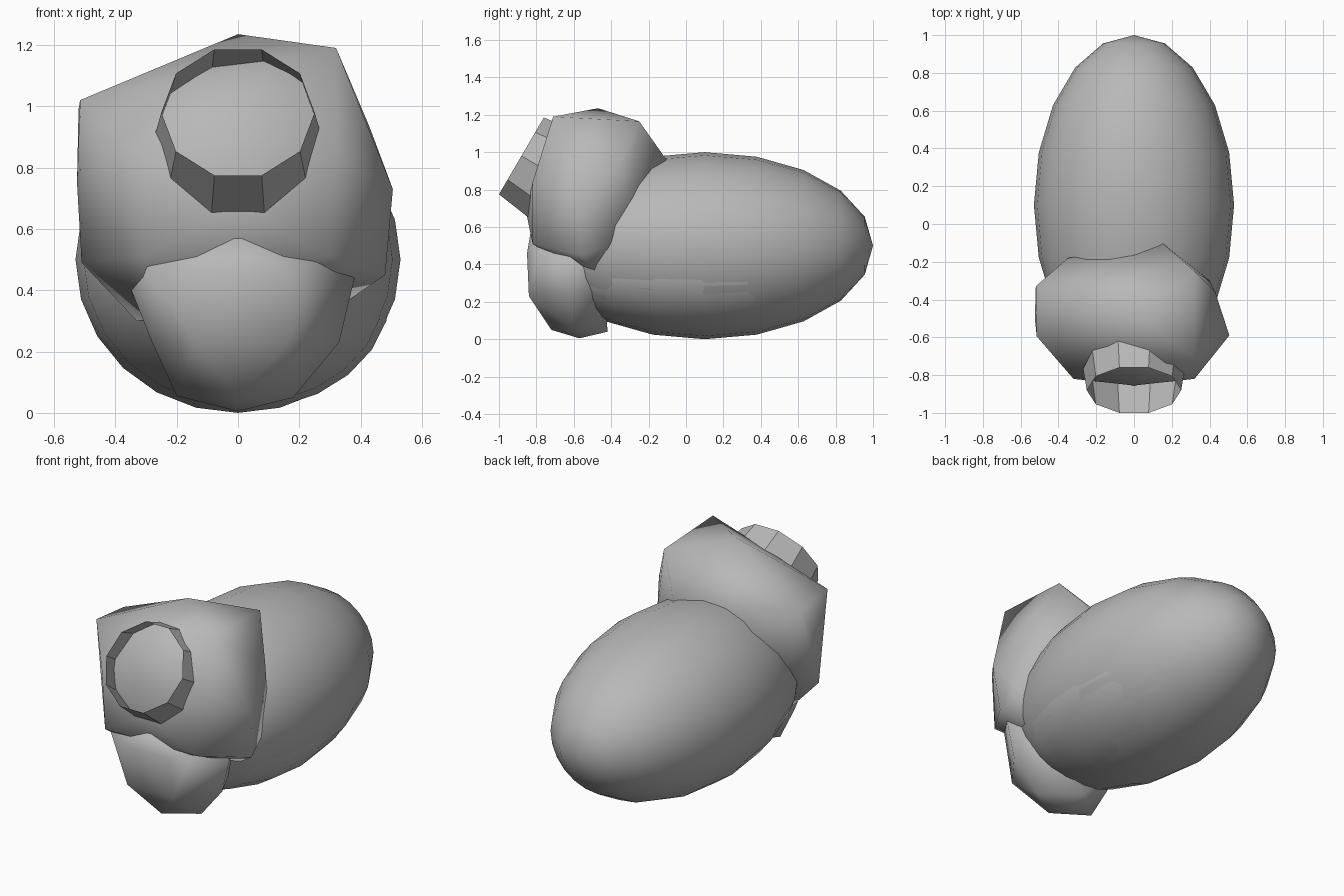
import bpy, bmesh, math
from mathutils import Matrix, Vector

if "Cube" in bpy.data.objects:
    bpy.data.objects.remove(bpy.data.objects["Cube"])

grey = bpy.data.materials.new("plain grey")
grey.diffuse_color = (0.48, 0.48, 0.48, 1)
grey.use_nodes = True
grey.node_tree.nodes["Principled BSDF"].inputs["Base Color"].default_value = grey.diffuse_color


def finish(name, bm, smooth=True):
    bmesh.ops.recalc_face_normals(bm, faces=bm.faces)
    for f in bm.faces:
        f.smooth = smooth
    me = bpy.data.meshes.new(name)
    bm.to_mesh(me)
    bm.free()
    me.materials.append(grey)
    ob = bpy.data.objects.new(name, me)
    bpy.context.collection.objects.link(ob)
    return ob


def ellipsoid(name, centre, radii):
    # sphere with its poles along y
    bm = bmesh.new()
    m = (Matrix.Translation(centre) @ Matrix.Diagonal((*radii, 1))
         @ Matrix.Rotation(math.pi / 2, 4, 'X'))
    bmesh.ops.create_uvsphere(bm, u_segments=24, v_segments=10, radius=1, matrix=m)
    return finish(name, bm)


def lump(name, points):
    # faceted lump wrapped around a few corner points
    bm = bmesh.new()
    for p in points:
        bm.verts.new(p)
    bmesh.ops.convex_hull(bm, input=bm.verts[:])
    bmesh.ops.delete(bm, geom=[v for v in bm.verts if not v.link_faces], context='VERTS')
    return finish(name, bm)


# Egg-shaped body and the belly just showing through its underside
ellipsoid("body", (0, 0.1, 0.5), (0.53, 0.9, 0.5))
ellipsoid("belly", (0.02, 0.08, 0.4), (0.48, 0.8, 0.39))

# Lopsided head
lump("head", [
    (0, -.47, 1.235), (.32, -.71, 1.19), (.32, -.25, 1.165),
    (-.515, -.595, 1.02), (-.52, -.33, .99), (.155, -.105, .96), (-.35, -.18, .86),
    (.43, -.36, .93), (.505, -.59, .73), (.40, -.30, .74), (.48, -.56, .45),
    (.44, -.41, .50), (-.525, -.50, .75), (-.51, -.52, .49), (-.44, -.35, .62),
    (-.32, -.82, .84), (.32, -.82, .84), (0, -.855, .68),
    (-.30, -.82, .51), (.30, -.82, .51), (.35, -.48, .36), (-.33, -.52, .30)])

# Jaw below the head
lump("jaw", [
    (0, -.57, .005), (.18, -.60, .05), (-.20, -.60, .055), (0, -.72, .05),
    (0, -.42, .04), (.33, -.62, .23), (-.28, -.62, .23), (.38, -.62, .44),
    (-.38, -.62, .48), (.16, -.84, .23), (-.14, -.84, .23), (.14, -.85, .46),
    (-.14, -.85, .46), (0, -.83, .58), (.26, -.79, .50), (-.30, -.77, .48),
    (.26, -.43, .28), (-.26, -.43, .28), (.25, -.45, .50), (-.25, -.45, .50)])

# Open ten-sided snout tube, tilted upward
bm = bmesh.new()
tilt = math.radians(59.7)
axis = Vector((0, -math.sin(tilt), math.cos(tilt)))
depth = 0.24
place = (Matrix.Translation(Vector((0, -.88, .98)) - axis * depth / 2)
         @ Matrix.Rotation(tilt, 4, 'X') @ Matrix.Rotation(math.pi / 10, 4, 'Z'))
bmesh.ops.create_cone(bm, cap_ends=False, segments=10, radius1=.285, radius2=.25,
                      depth=depth, matrix=place)
finish("snout", bm, smooth=False)
